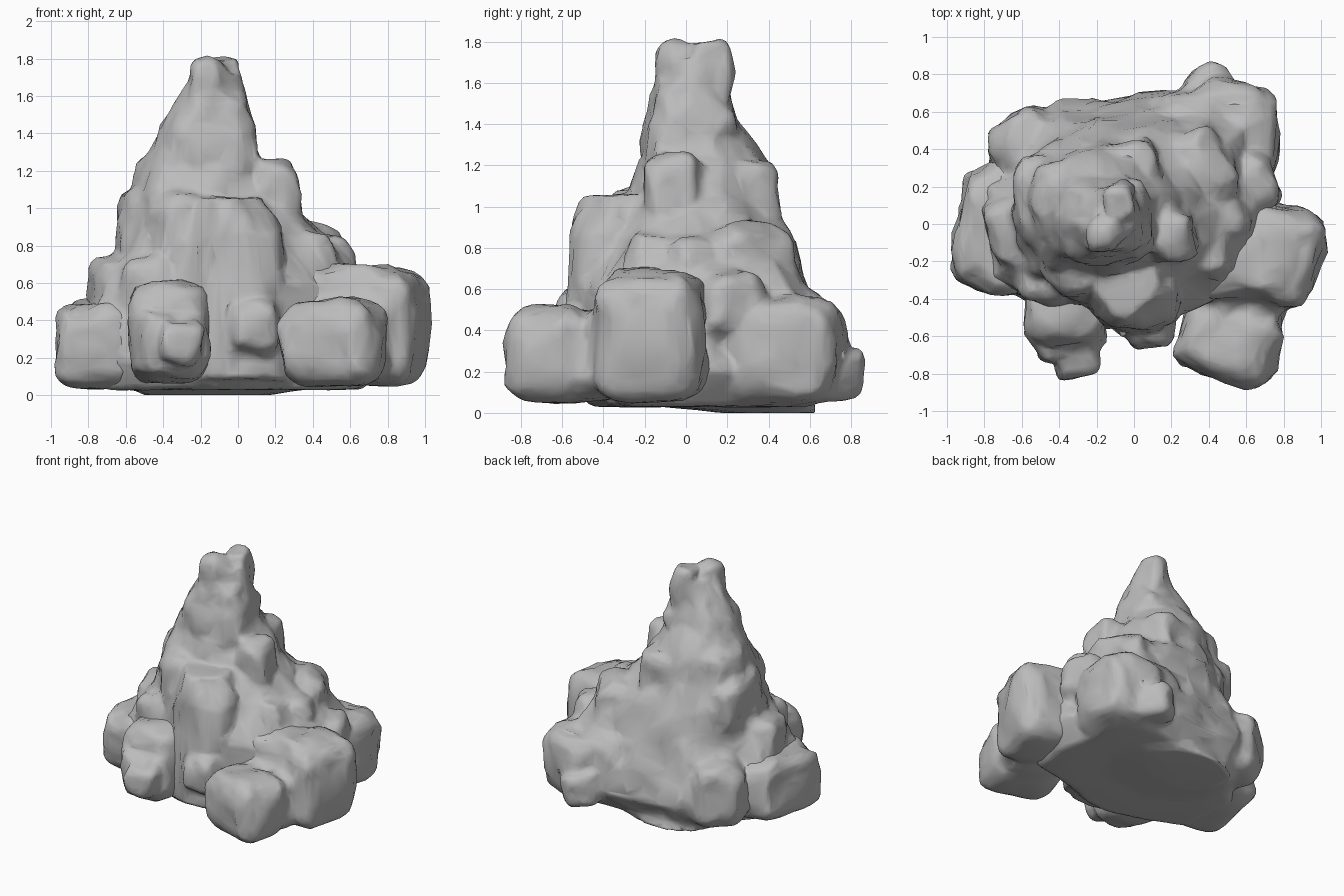
import bpy
import bmesh
from math import cos, sin, tau, radians
from mathutils import Vector, Matrix, noise

if "Cube" in bpy.data.objects:
    bpy.data.objects.remove(bpy.data.objects["Cube"])

stone = bpy.data.materials.new("grey stone")
stone.use_nodes = True
colour = (0.5, 0.5, 0.5, 1)
stone.diffuse_color = colour
stone.node_tree.nodes["Principled BSDF"].inputs["Base Color"].default_value = colour


def chip(point):
    """Coherent weathering offset, fading out where the rock meets the ground."""
    broad = noise.noise_vector(Vector((point.x * 5, point.y * 5, point.z * 3.5)))
    fine = noise.noise_vector(point * 11)
    return (broad * 0.035 + fine * 0.02) * min(1, max(0, point.z * 6))


def add_boulder(bm, centre, size, turn=0):
    """A rounded block, turned about the vertical axis."""
    block = bmesh.new()
    bmesh.ops.create_cube(block, size=2)
    bmesh.ops.subdivide_edges(block, edges=block.edges[:], cuts=5, use_grid_fill=True)
    place = Matrix.Translation(centre) @ Matrix.Rotation(radians(turn), 4, "Z")
    for vert in block.verts:
        p = vert.co / sum(abs(c) ** 4 for c in vert.co) ** 0.25
        vert.co = place @ Vector(c * s / 2 for c, s in zip(p, size))
    part = bpy.data.meshes.new("block")
    block.to_mesh(part)
    block.free()
    bm.from_mesh(part)
    bpy.data.meshes.remove(part)


def add_loft(bm, outlines):
    """A closed mound skinned over stacked outlines, lowest first."""
    rings = [[bm.verts.new(p) for p in outline] for outline in outlines]
    for low, high in zip(rings, rings[1:]):
        for i in range(len(low)):
            j = (i + 1) % len(low)
            bm.faces.new((low[i], low[j], high[j], high[i]))
    bm.faces.new(rings[0][::-1])
    bm.faces.new(rings[-1])


def ellipse(z, cx, cy, rx, ry, sides=20):
    angles = [tau * i / sides for i in range(sides)]
    return [(cx + rx * cos(a), cy + ry * sin(a), z) for a in angles]


def fuse(name, bm):
    """Weld overlapping blocks into one worn rock surface."""
    bmesh.ops.recalc_face_normals(bm, faces=bm.faces[:])
    mesh = bpy.data.meshes.new(name)
    bm.to_mesh(mesh)
    bm.free()
    obj = bpy.data.objects.new(name, mesh)
    bpy.context.collection.objects.link(obj)
    remesh = obj.modifiers.new("weld", "REMESH")
    remesh.mode = "VOXEL"
    remesh.voxel_size = 0.025
    worn = obj.modifiers.new("wear", "SMOOTH")
    worn.factor = 0.5
    worn.iterations = 4
    thin = obj.modifiers.new("thin", "DECIMATE")
    thin.ratio = 0.25
    graph = bpy.context.evaluated_depsgraph_get()
    solid = bpy.data.meshes.new_from_object(obj.evaluated_get(graph))
    obj.modifiers.clear()
    obj.data = solid
    bpy.data.meshes.remove(mesh)
    solid.name = name
    solid.materials.clear()
    solid.materials.append(stone)
    for vert in solid.vertices:
        vert.co += chip(vert.co)
    for face in solid.polygons:
        face.use_smooth = True
        face.material_index = 0


# Central spire: a tapering core on a broad, irregular foot
spire = bmesh.new()
add_loft(spire, [ellipse(*level) for level in [
    (0, -0.17, 0.4, 0.34, 0.24),
    (0.06, -0.02, 0.12, 0.58, 0.5),
    (0.3, 0, 0.08, 0.72, 0.6),
    (0.6, 0.02, 0.05, 0.69, 0.56),
    (0.85, -0.08, 0.05, 0.56, 0.48),
    (1.05, -0.17, 0.06, 0.43, 0.37),
    (1.22, -0.2, 0.08, 0.34, 0.3),
    (1.4, -0.17, 0.03, 0.26, 0.23),
    (1.53, -0.15, 0.02, 0.21, 0.2),
    (1.7, -0.13, 0.04, 0.12, 0.14),
]])
footprint = [
    (-0.88, 0.2), (-0.73, 0.36), (-0.6, 0.58), (-0.42, 0.67), (0.18, 0.71),
    (0.5, 0.74), (0.71, 0.6), (0.74, 0.25), (0.8, 0), (0.75, -0.35),
    (0.3, -0.44), (0.1, -0.52), (-0.15, -0.56), (-0.5, -0.46), (-0.85, -0.3),
]
slope = ((0.03, 0.84), (0.2, 0.99), (0.4, 0.94), (0.65, 0.78), (0.86, 0.62))
add_loft(spire, [[(x * k, y * k, z) for x, y in footprint] for z, k in slope])

# Tapering rib down the front
add_loft(spire, [ellipse(*level) for level in [
    (0.08, -0.02, -0.38, 0.3, 0.2),
    (0.6, -0.02, -0.38, 0.26, 0.21),
    (0.86, -0.01, -0.36, 0.24, 0.2),
    (1.06, -0.04, -0.33, 0.16, 0.16),
]])

# Peaks and shoulders on the spire
for rock in [
    ((-0.17, -0.03, 1.57), (0.21, 0.23, 0.44)),
    ((-0.08, 0.11, 1.57), (0.19, 0.22, 0.5)),
    ((-0.13, 0.02, 1.48), (0.34, 0.4, 0.28), 10),
    ((-0.15, 0.02, 1.3), (0.5, 0.45, 0.48), 5),
    ((0.2, -0.06, 1.02), (0.26, 0.28, 0.46)),
    ((-0.04, 0.32, 1.04), (0.36, 0.24, 0.36), 15),
    ((-0.4, 0.16, 1.13), (0.32, 0.36, 0.32), -15),
    ((-0.47, 0.12, 0.9), (0.34, 0.5, 0.42)),
    ((-0.3, -0.2, 0.85), (0.38, 0.36, 0.46), 30),
]:
    add_boulder(spire, *rock)

# Ledges lower down the slope
for rock in [
    ((-0.64, -0.03, 0.56), (0.3, 0.36, 0.36), 20),
    ((-0.46, -0.26, 0.57), (0.32, 0.32, 0.36), -20),
    ((0.3, 0.27, 0.72), (0.46, 0.46, 0.4), 30),
    ((0.38, 0.04, 0.68), (0.38, 0.38, 0.36), 40),
    ((0.62, 0.2, 0.53), (0.3, 0.3, 0.3), 25),
    ((0.08, -0.52, 0.36), (0.26, 0.26, 0.3), 10),
    ((-0.55, 0.4, 0.3), (0.4, 0.42, 0.48), 35),
]:
    add_boulder(spire, *rock)

# Boulders welded into the back of the foot
for rock in [
    ((0.53, 0.47, 0.3), (0.48, 0.56, 0.52), -5),
    ((0.41, 0.72, 0.2), (0.26, 0.28, 0.27), 42),
    ((0.3, 0.5, 0.34), (0.4, 0.38, 0.52)),
]:
    add_boulder(spire, *rock)
fuse("central_spire", spire)

# Boulders resting around the front and sides
for name, rocks in {
    "left_boulders": [((0.77, -0.17, 0.37), (0.45, 0.54, 0.64), -10),
                      ((0.52, -0.2, 0.42), (0.44, 0.44, 0.56)),
                      ((0.51, -0.62, 0.28), (0.55, 0.44, 0.47), -20),
                      ((0.57, -0.44, 0.27), (0.46, 0.34, 0.42), -15)],
    "right_boulder": [((-0.73, -0.04, 0.27), (0.46, 0.66, 0.48), -9),
                      ((-0.71, 0.18, 0.28), (0.38, 0.32, 0.42), 20)],
    "front_right_boulder": [((-0.37, -0.42, 0.34), (0.44, 0.46, 0.55)),
                            ((-0.31, -0.69, 0.28), (0.24, 0.28, 0.24), 4),
                            ((-0.37, -0.58, 0.27), (0.38, 0.3, 0.36), 15)],
}.items():
    cluster = bmesh.new()
    for rock in rocks:
        add_boulder(cluster, *rock)
    fuse(name, cluster)
